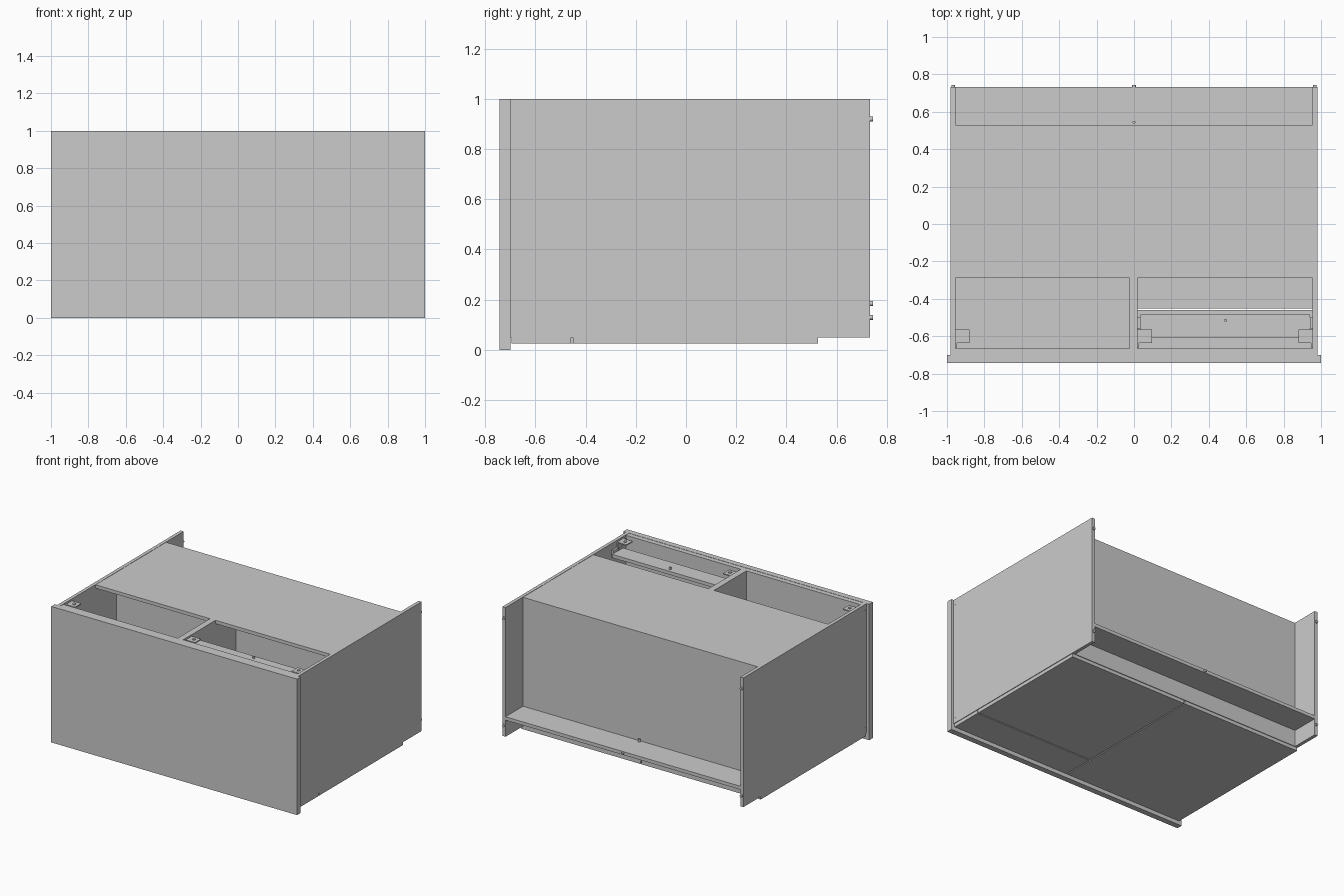
import bpy
import math

if "Cube" in bpy.data.objects:
    bpy.data.objects.remove(bpy.data.objects["Cube"])


def box(name, x0, x1, y0, y1, z0, z1):
    bpy.ops.mesh.primitive_cube_add(
        size=1, location=((x0 + x1) / 2, (y0 + y1) / 2, (z0 + z1) / 2))
    ob = bpy.context.object
    ob.name = name
    ob.scale = (x1 - x0, y1 - y0, z1 - z0)
    bpy.ops.object.transform_apply(location=False, rotation=False, scale=True)
    return ob


def rod(name, loc, radius, length, rot=(0, 0, 0)):
    bpy.ops.mesh.primitive_cylinder_add(
        vertices=16, radius=radius, depth=length, location=loc, rotation=rot)
    ob = bpy.context.object
    ob.name = name
    bpy.ops.object.shade_smooth_by_angle(angle=math.radians(40))
    return ob


ALONG_X = (0, math.pi / 2, 0)
ALONG_Y = (math.pi / 2, 0, 0)
IN, OUT = 0.955, 0.98          # inner and outer faces of the side panels

# Front: overhanging facade and the board behind it
box("front_panel", -1, 1, -0.742, -0.70, 0, 1)
box("front_inner_board", -IN, IN, -0.70, -0.665, 0.05, 0.998)

# Sides, with bolts on their rear edges and screw caps on the outside
for s, side in ((-1, "left"), (1, "right")):
    box(side + "_side_panel", min(s * IN, s * OUT), max(s * IN, s * OUT),
        -0.70, 0.733, 0.05, 1)
    for z in (0.92, 0.13):
        rod(side + "_rear_bolt", (s * 0.967, 0.734, z), 0.01, 0.02, ALONG_Y)
    for z in (0.09, 0.96):
        rod(side + "_screw_cap", (s * OUT, -0.685, z), 0.004, 0.002, ALONG_X)

# Carcass: top, rear wall, inner wall, divider
box("top_panel", -IN, IN, -0.29, 0.53, 0.973, 0.998)
box("rear_wall", -IN, IN, 0.505, 0.53, 0.05, 0.973)
box("inner_wall", -IN, IN, -0.05, -0.025, 0.05, 0.973)
box("divider", -0.025, 0.02, -0.665, 0.505, 0.05, 0.973)
box("divider_front_top", -0.025, 0.02, -0.665, -0.29, 0.973, 0.998)

# Bottom: three panels separated by narrow gaps
box("bottom_left", -0.975, -0.004, -0.695, 0.525, 0.025, 0.05)
box("bottom_right_front", 0.004, 0.975, -0.695, -0.459, 0.025, 0.05)
box("bottom_right_rear", 0.004, 0.975, -0.451, 0.525, 0.025, 0.05)

# Rear ledge with its bolts
box("rear_ledge", -IN, IN, 0.53, 0.733, 0.172, 0.197)
rod("ledge_bolt", (0, 0.734, 0.185), 0.01, 0.02, ALONG_Y)
rod("ledge_screw", (0, 0.543, 0.205), 0.008, 0.025)

# Cross rail inside the right opening
box("cross_rail", 0.035, 0.94, -0.61, -0.485, 0.905, 0.93)
rod("rail_screw", (0.49, -0.515, 0.935), 0.008, 0.02)
for x in (0.02, 0.94):
    box("rail_holder", x, x + 0.015, -0.56, -0.50, 0.90, 0.95)

# Corner brackets: flat plate, upright flange and screw
for x, d in ((-IN, 1), (0.02, 1), (IN, -1)):
    a, b = sorted((x + d * 0.008, x + d * 0.075))
    box("bracket_plate", a, b, -0.635, -0.565, 0.978, 0.986)
    a, b = sorted((x, x + d * 0.008))
    box("bracket_flange", a, b, -0.66, -0.565, 0.94, 0.986)
    rod("bracket_screw", (x + d * 0.042, -0.60, 0.987), 0.012, 0.008)
